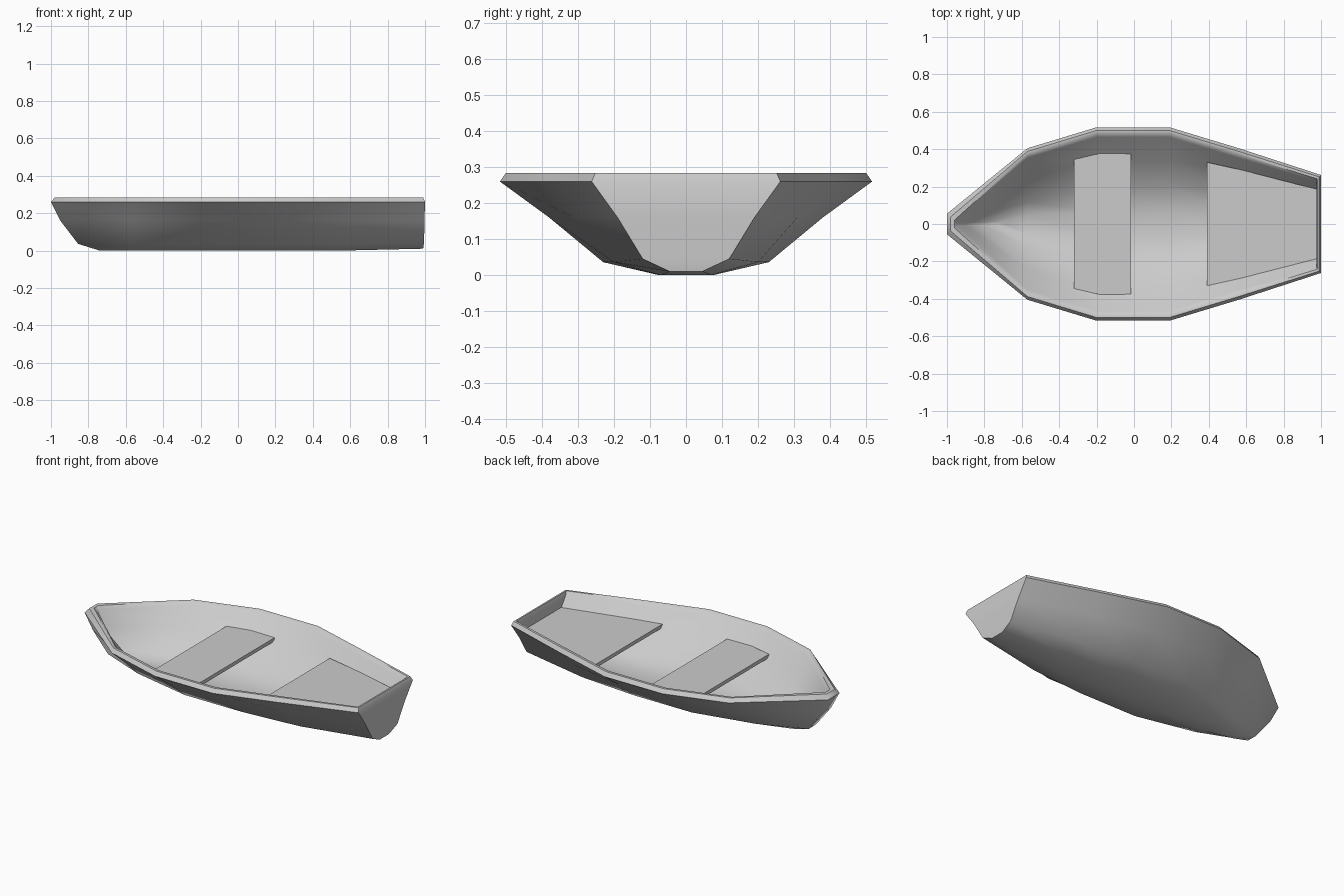
import bpy, bmesh, math

if "Cube" in bpy.data.objects:
    bpy.data.objects.remove(bpy.data.objects["Cube"])

# Hull levels from keel up over the rim and down to the floor:
# (bow x, stern x, z, stern z, half widths at the six stations)
STATIONS = [-1, -.57, -.2, .19, .56, .99]
KEEL = [.02, .06, .075, .075, .07, .045]
CHINE = [.035, .15, .23, .23, .20, .12]
SIDE = [.045, .285, .38, .38, .31, .19]
RIM = [.055, .405, .517, .517, .405, .262]


def inset(widths, d):
    return [max(w - d * (.6 if i == 5 else 1), .008) for i, w in enumerate(widths)]


LEVELS = [
    (-.74, .99, 0, .01, KEEL),
    (-.855, .995, .036, .045, CHINE),
    (-.95, .997, .16, .16, SIDE),
    (-1, 1, .26, .26, RIM),
    (-.98, .99, .284, .284, inset(RIM, .017)),
    (-.96, .98, .284, .284, inset(RIM, .034)),
    (-.945, .975, .265, .265, inset(RIM, .052)),
    (-.90, .975, .17, .17, inset(SIDE, .042)),
    (-.82, .975, .062, .062, inset(CHINE, .03)),
    (-.72, .975, .032, .036, inset(KEEL, .01)),
]


def finish(bm, name, angle):
    bmesh.ops.recalc_face_normals(bm, faces=bm.faces)
    mesh = bpy.data.meshes.new(name)
    bm.to_mesh(mesh)
    bm.free()
    ob = bpy.data.objects.new(name, mesh)
    bpy.context.collection.objects.link(ob)
    bpy.ops.object.select_all(action='DESELECT')
    ob.select_set(True)
    bpy.context.view_layer.objects.active = ob
    bpy.ops.object.shade_smooth_by_angle(angle=math.radians(angle))
    return ob


# Hull shell: closed loops around the boat, bridged level by level
bm = bmesh.new()
loops = []
for bow, stern, z, stern_z, widths in LEVELS:
    xs = [bow] + STATIONS[1:-1] + [stern]
    pts = [(x, w, stern_z if i == 5 else z) for i, (x, w) in enumerate(zip(xs, widths))]
    ring = pts + [(x, -y, zz) for x, y, zz in reversed(pts)]
    loops.append([bm.verts.new(p) for p in ring])
n = len(loops[0])
for a, b in zip(loops, loops[1:]):
    for i in range(n):
        j = (i + 1) % n
        bm.faces.new((a[i], a[j], b[j], b[i]))
# Bottom and floor strips
for ring in (loops[0], loops[-1]):
    for i in range(5):
        bm.faces.new((ring[i], ring[i + 1], ring[n - 2 - i], ring[n - 1 - i]))
finish(bm, "hull", 48)


# Plank seats from a half outline
def seat(name, half, top, thick):
    bm = bmesh.new()
    outline = half + [(x, -y) for x, y in reversed(half)]
    face = bm.faces.new([bm.verts.new((x, y, top - thick)) for x, y in outline])
    ext = bmesh.ops.extrude_face_region(bm, geom=[face], use_keep_orig=True)
    for v in ext["geom"]:
        if isinstance(v, bmesh.types.BMVert):
            v.co.z += thick
    return finish(bm, name, 30)


seat("middle_seat", [(-.32, .345), (-.18, .378), (-.015, .375)], .205, .022)
seat("stern_seat", [(.39, .33), (.57, .29), (.98, .185)], .205, .022)
